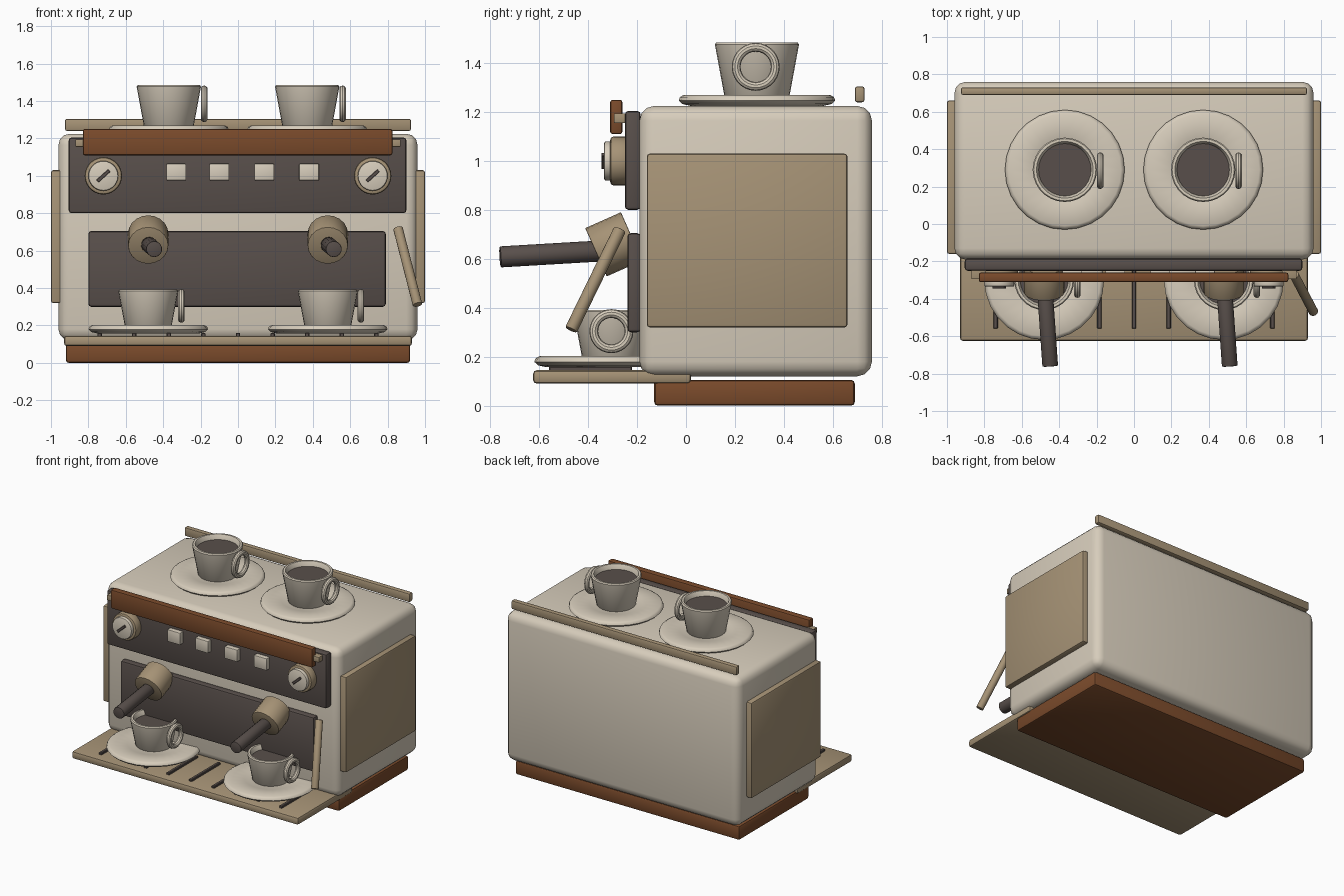
import bpy, math
from mathutils import Vector

if "Cube" in bpy.data.objects:
    bpy.data.objects.remove(bpy.data.objects["Cube"])


def material(name, rgb):
    m = bpy.data.materials.new(name)
    m.diffuse_color = (*rgb, 1)
    m.use_nodes = True
    m.node_tree.nodes["Principled BSDF"].inputs["Base Color"].default_value = m.diffuse_color
    return m


CREAM = material("cream", (0.68, 0.61, 0.50))
TAN = material("tan", (0.38, 0.29, 0.18))
WOOD = material("brown_wood", (0.195, 0.069, 0.024))
DARK = material("dark_brown", (0.098, 0.078, 0.070))


def finish(ob, name, mat, bevel=0, segments=2, angle=35):
    ob.name = name
    ob.data.materials.append(mat)
    if bevel:
        mod = ob.modifiers.new("bevel", 'BEVEL')
        mod.width, mod.segments = bevel, segments
        mod.limit_method = 'ANGLE'
        bpy.context.view_layer.objects.active = ob
        bpy.ops.object.modifier_apply(modifier="bevel")
    bpy.ops.object.shade_smooth_by_angle(angle=math.radians(angle))
    return ob


def box(name, mat, x, y, z, bevel=0.01, segments=2):
    """Rounded box from (min, max) pairs."""
    lo, hi = Vector((x[0], y[0], z[0])), Vector((x[1], y[1], z[1]))
    bpy.ops.mesh.primitive_cube_add(size=1, location=(lo + hi) / 2)
    ob = bpy.context.object
    ob.scale = hi - lo
    bpy.ops.object.transform_apply(location=False, rotation=False, scale=True)
    return finish(ob, name, mat, bevel, segments)


def rod(name, mat, a, b, radius, sides=16, bevel=0.005):
    """Cylinder running from point a to point b."""
    a, b = Vector(a), Vector(b)
    bpy.ops.mesh.primitive_cylinder_add(vertices=sides, radius=radius, depth=(b - a).length,
                                        location=(a + b) / 2)
    ob = bpy.context.object
    ob.rotation_euler = (b - a).to_track_quat('Z', 'Y').to_euler()
    return finish(ob, name, mat, bevel)


def lathe(name, mat, profile, location, sides=28):
    """Revolve (radius, height) points round the vertical axis."""
    verts, faces, n = [], [], len(profile)
    for s in range(sides):
        t = 2 * math.pi * s / sides
        verts += [(r * math.cos(t), r * math.sin(t), h) for r, h in profile]
    for s in range(sides):
        p, q = s * n, (s + 1) % sides * n
        faces += [(p + i, q + i, q + i + 1, p + i + 1) for i in range(n - 1)]
    faces.append([s * n for s in reversed(range(sides))])
    faces.append([s * n + n - 1 for s in range(sides)])
    me = bpy.data.meshes.new(name)
    me.from_pydata(verts, [], faces)
    ob = bpy.data.objects.new(name, me)
    bpy.context.collection.objects.link(ob)
    bpy.ops.object.select_all(action='DESELECT')
    ob.select_set(True)
    bpy.context.view_layer.objects.active = ob
    ob.location = location
    return finish(ob, name, mat, angle=40)


def cup_set(label, x, y, z, top, bottom, height, ring):
    """Saucer, cup, coffee and ring handle, standing at height z."""
    lathe(label + "_saucer", CREAM, [(0.27, 0), (0.305, 0.008), (0.32, 0.022), (0.315, 0.036),
                                     (0.30, 0.045), (0.18, 0.040), (0.17, 0.036)], (x, y, z))
    base, rim = 0.03, 0.03 + height
    inner = top - 0.024
    cup = lathe(label + "_cup", CREAM, [(bottom - 0.01, base), (bottom, base + 0.01), (top, rim - 0.008),
                                        (top - 0.006, rim), (inner + 0.004, rim), (inner, rim - 0.006),
                                        (inner - 0.008, rim - 0.035)], (x, y, z))
    # the last face of the cup is the coffee surface
    cup.data.materials.append(DARK)
    cup.data.polygons[len(cup.data.polygons) - 1].material_index = 1
    bpy.ops.mesh.primitive_torus_add(major_radius=ring - 0.018, minor_radius=0.018,
                                     major_segments=28, minor_segments=10,
                                     location=(x + top + 0.017, y - 0.005, z + 0.045 + height * 0.5),
                                     rotation=(0, math.pi / 2, 0))
    finish(bpy.context.object, label + "_handle", CREAM)


# Housing
box("body", CREAM, (-0.96, 0.96), (-0.19, 0.76), (0.12, 1.225), 0.06, 3)
box("wooden_base", WOOD, (-0.92, 0.92), (-0.13, 0.69), (0, 0.105), 0.015)
box("drip_tray", TAN, (-0.93, 0.93), (-0.625, 0.02), (0.09, 0.145), 0.015)
box("upper_panel", DARK, (-0.905, 0.90), (-0.25, -0.185), (0.80, 1.205), 0.015)
box("lower_panel", DARK, (-0.80, 0.79), (-0.24, -0.185), (0.30, 0.705), 0.015)
box("front_rail", WOOD, (-0.83, 0.825), (-0.31, -0.26), (1.11, 1.25), 0.01)
box("back_rail", TAN, (-0.925, 0.925), (0.69, 0.73), (1.24, 1.305), 0.01)

for side, s in (("left", -1), ("right", 1)):
    xs = sorted((s * 0.93, s * 1.0))
    box(side + "_side_panel", TAN, xs, (-0.16, 0.66), (0.32, 1.03), 0.012)
    xs = sorted((s * 0.79, s * 0.87))
    box(side + "_rail_bracket", TAN, xs, (-0.295, -0.22), (1.155, 1.195), 0.004)

    # Gauge with its dial and needle
    gx = s * 0.72
    rod(side + "_gauge_rim", TAN, (gx, -0.235, 1.0), (gx, -0.31, 1.0), 0.10, 28, 0.014)
    rod(side + "_gauge_dial", CREAM, (gx, -0.29, 1.0), (gx, -0.335, 1.0), 0.08, 28, 0.008)
    needle = box(side + "_gauge_needle", DARK, (gx - 0.042, gx + 0.042), (-0.345, -0.33),
                 (0.991, 1.009), 0.002, 1)
    needle.rotation_euler.y = -math.radians(42)

    # Filter holder: tilted head and skewed handle
    hx = s * 0.48
    rod(side + "_filter_head", TAN, (hx, -0.368, 0.627), (hx, -0.222, 0.692), 0.108, 20, 0.005)
    rod(side + "_filter_handle", DARK, (hx, -0.30, 0.635), (hx + 0.032, -0.76, 0.608), 0.043, 14)

    cup_set(side + "_top", s * 0.37, 0.29, 1.225, 0.172, 0.133, 0.23, 0.098)
    cup_set(side + "_tray", s * 0.48, -0.30, 0.157, 0.160, 0.125, 0.205, 0.09)

# Buttons
for i, bx in enumerate((-0.33, -0.10, 0.14, 0.38)):
    box(f"button_{i + 1}", CREAM, (bx - 0.053, bx + 0.053), (-0.285, -0.24), (0.975, 1.065), 0.006)

# Drip tray slots
for i in range(9):
    sx = (i - 4) * 0.185
    box(f"tray_slot_{i + 1}", DARK, (sx - 0.012, sx + 0.012), (-0.56, -0.22), (0.138, 0.16), 0.004, 1)

# Steam wand
rod("steam_wand", TAN, (0.855, -0.27, 0.72), (0.96, -0.47, 0.31), 0.026, 14)
